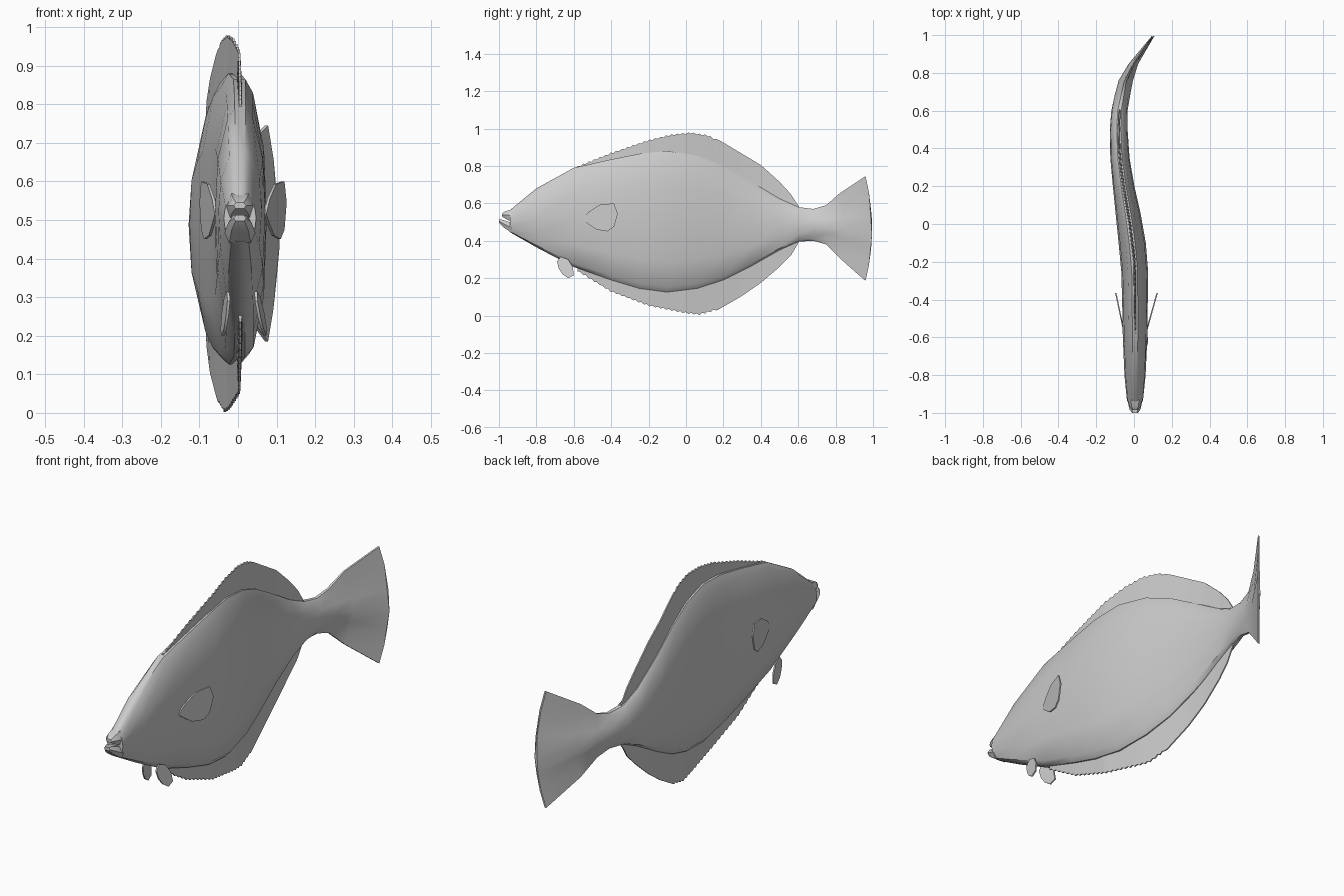
import bpy, bmesh
from mathutils import Vector

cube = bpy.data.objects.get("Cube")
if cube:
    bpy.data.objects.remove(cube)

grey = bpy.data.materials.new("pale grey")
grey.use_nodes = True
colour = (0.6, 0.6, 0.6, 1)
grey.diffuse_color = colour
grey.node_tree.nodes["Principled BSDF"].inputs["Base Color"].default_value = colour

# Swimming curve of the spine: (y, x)
SPINE = [(-1, .005), (-.5, .006), (-.2, .003), (0, -.022), (.2, -.055), (.3, -.07),
         (.4, -.079), (.5, -.081), (.6, -.077), (.75, -.048), (.88, .012), (1, .105)]
# Body and tail stations: (y, bottom, top, half width)
BODY = [(-.94, .445, .565, .042), (-.8, .365, .68, .056), (-.6, .26, .79, .065),
        (-.4, .19, .835, .068), (-.25, .145, .865, .071), (-.1, .125, .88, .072),
        (.06, .145, .855, .066), (.2, .19, .8, .057), (.35, .265, .715, .051),
        (.5, .35, .625, .047), (.6, .395, .58, .043), (.68, .4, .57, .041),
        (.76, .38, .59, .038), (.85, .305, .655, .025), (.995, .185, .745, .007)]
# Half cross-sections: (share of half width, share of height)
FLANK = [(.2, 0), (.52, .035), (.9, .22), (1, .5), (.9, .75), (.5, .95), (.22, 1)]
TAIL = [(.12, 0), (.22, .15), (.45, .3), (1, .44), (.5, .62), (.22, .84), (.12, 1)]


def lerp(table, y, col=1):
    for a, b in zip(table, table[1:]):
        if y <= b[0]:
            t = max(0, (y - a[0]) / (b[0] - a[0]))
            return a[col] + t * (b[col] - a[col])
    return table[-1][col]


def finish(name, bm, angle=0.6):
    bmesh.ops.recalc_face_normals(bm, faces=bm.faces)
    mesh = bpy.data.meshes.new(name)
    bm.to_mesh(mesh)
    bm.free()
    mesh.materials.append(grey)
    obj = bpy.data.objects.new(name, mesh)
    bpy.context.collection.objects.link(obj)
    bpy.ops.object.select_all(action='DESELECT')
    obj.select_set(True)
    bpy.context.view_layer.objects.active = obj
    bpy.ops.object.shade_smooth_by_angle(angle=angle)
    return obj


def loft(name, rings, angle=0.6):
    bm = bmesh.new()
    rows = [[bm.verts.new(p) for p in ring] for ring in rings]
    n = len(rows[0])
    for a, b in zip(rows, rows[1:]):
        for i in range(n):
            j = (i + 1) % n
            bm.faces.new((a[i], a[j], b[j], b[i]))
    bm.faces.new(rows[0])
    bm.faces.new(rows[-1])
    return finish(name, bm, angle)


# Flat-sided body running into a ridged tail fin with a curved rear edge
def section(y, low, high, width):
    blend = min(1, max(0, (y - .6) / .22))
    sag = .035 * min(1, max(0, (y - .7) / .2))
    half = []
    for (u0, v0), (u1, v1) in zip(FLANK, TAIL):
        u, v = u0 + blend * (u1 - u0), v0 + blend * (v1 - v0)
        half.append((max(.004, u * width), y - sag * (2 * v - 1) ** 2, low + v * (high - low)))
    right = [(lerp(SPINE, py) + px, py, pz) for px, py, pz in half]
    left = [(lerp(SPINE, py) - px, py, pz) for px, py, pz in reversed(half)]
    return right + left


loft("body_and_tail", [section(*s) for s in BODY])


# Lips with an open notch between them
def lip(name, stations):
    rings = []
    for y, low, high, w in stations:
        rings.append([(.005 + x, y, z) for x, z in
                      ((w * .7, low), (w, (low + high) / 2), (w * .6, high),
                       (-w * .6, high), (-w, (low + high) / 2), (-w * .7, low))])
    loft(name, rings)


lip("upper_lip", [(-.985, .53, .545, .016), (-.965, .518, .558, .03), (-.93, .5, .568, .037)])
lip("lower_lip", [(-1, .497, .513, .016), (-.98, .475, .512, .03), (-.93, .44, .495, .04)])


# Long fins along the back and belly, with a finely toothed front edge
def long_fin(name, edge, col, sign):
    rings = []
    start, end, steps = edge[0][0], edge[-1][0], 80
    for i in range(steps + 1):
        y = start + (end - start) * i / steps
        x = lerp(SPINE, y)
        tip = lerp(edge, y)
        if y < .15 and i % 2:
            tip -= sign * .008
        base = lerp(BODY, y, col) - sign * .04
        rings.append([(x - .008, y, base), (x - .003, y, tip),
                      (x + .003, y, tip), (x + .008, y, base)])
    loft(name, rings)


long_fin("dorsal_fin", [(-.58, .8), (-.4, .872), (-.2, .94), (-.08, .97), (.03, .98),
                        (.12, .965), (.2, .925), (.4, .805), (.5, .715), (.56, .65),
                        (.605, .58)], 2, 1)
long_fin("anal_fin", [(-.58, .235), (-.4, .125), (-.2, .05), (0, .01), (.07, .002),
                      (.17, .03), (.3, .105), (.4, .175), (.5, .26), (.56, .32),
                      (.605, .395)], 1, -1)


# Small paired fins: outline in (y, z), with a slope carrying them outwards
def paired_fin(name, outline, place):
    bm = bmesh.new()
    face = bm.faces.new([bm.verts.new((place(y, z), y, z)) for y, z in outline])
    extruded = bmesh.ops.extrude_face_region(bm, geom=[face])
    for v in extruded["geom"]:
        if isinstance(v, bmesh.types.BMVert):
            v.co += Vector((.007, 0, 0))
    finish(name, bm)


PECTORAL = [(-.555, .515), (-.52, .555), (-.46, .593), (-.385, .6), (-.365, .545),
            (-.385, .475), (-.42, .45), (-.48, .46), (-.53, .495)]
PELVIC = [(-.69, .29), (-.67, .315), (-.63, .3), (-.605, .26), (-.6, .215),
          (-.63, .2), (-.66, .22), (-.68, .25)]

paired_fin("left_pectoral_fin", PECTORAL, lambda y, z: .066 + (y + .555) * .28)
paired_fin("right_pectoral_fin", PECTORAL, lambda y, z: -.06 - (y + .555) * .21)
paired_fin("left_pelvic_fin", PELVIC, lambda y, z: .04 + (.315 - z) * .15 + (y + .69) * .15)
paired_fin("right_pelvic_fin", PELVIC, lambda y, z: -.026 - (.315 - z) * .06 - (y + .69) * .15)
